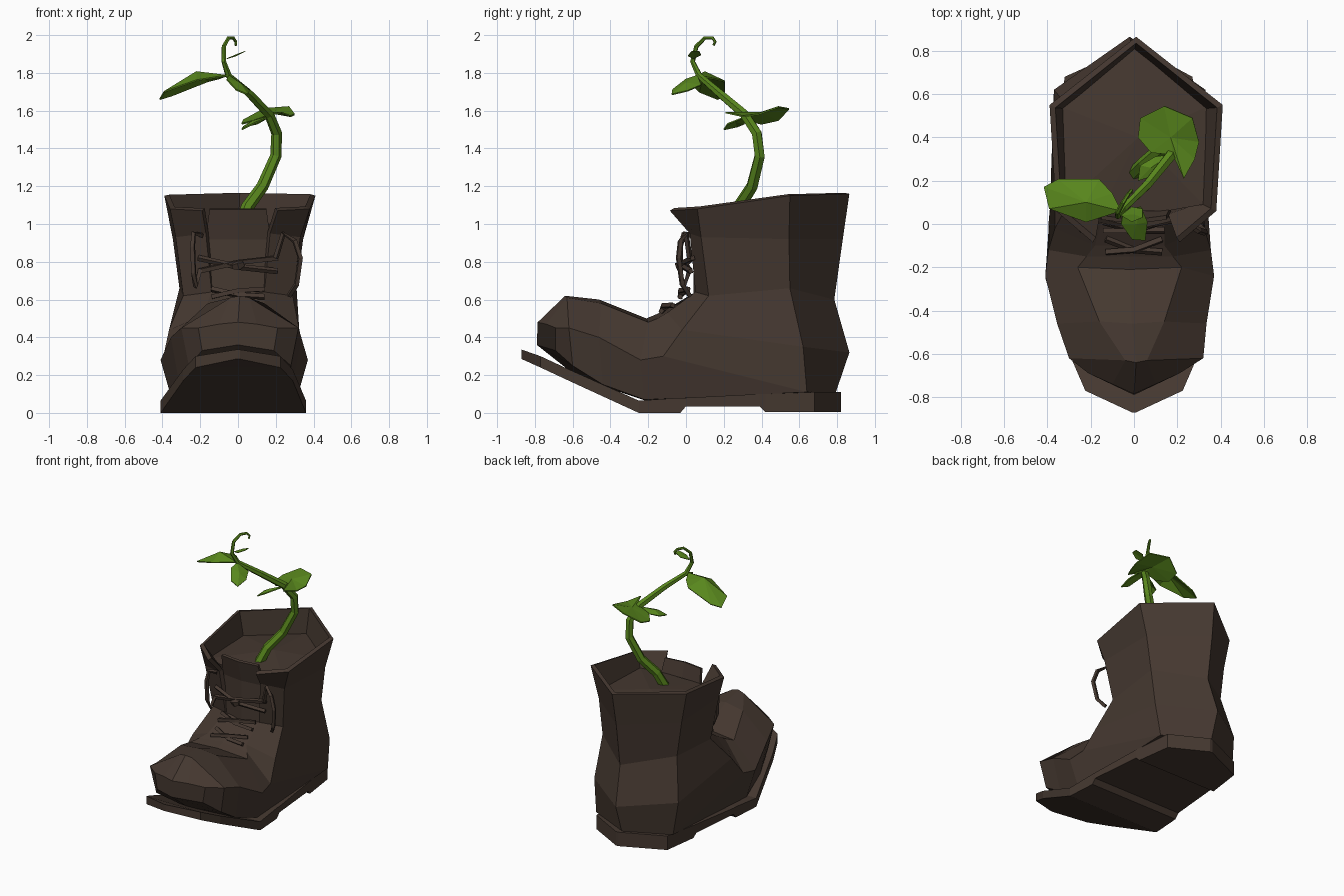
import bpy, bmesh
from math import cos, sin, tau
from mathutils import Vector


def material(name, rgb):
    m = bpy.data.materials.new(name)
    m.diffuse_color = (*rgb, 1)
    return m


BROWN = material("worn brown leather", (0.060, 0.040, 0.030))
GREEN = material("leaf green", (0.098, 0.240, 0.012))


def make(name, bm, mat, thick=0, offset=-1):
    me = bpy.data.meshes.new(name)
    bm.to_mesh(me)
    bm.free()
    me.materials.append(mat)
    ob = bpy.data.objects.new(name, me)
    bpy.context.collection.objects.link(ob)
    if thick:
        s = ob.modifiers.new("thickness", 'SOLIDIFY')
        s.thickness, s.offset = thick, offset
    return ob


def loft(name, rings, mat, closed=True, thick=0, offset=-1):
    """Skin a list of point rings; closed rings also get end caps."""
    bm = bmesh.new()
    vs = [[bm.verts.new(p) for p in r] for r in rings]
    n = len(rings[0])
    for a, b in zip(vs, vs[1:]):
        for j in range(n if closed else n - 1):
            k = (j + 1) % n
            bm.faces.new((a[j], b[j], b[k], a[k]))
    if closed:
        bm.faces.new(vs[0])
        bm.faces.new(vs[-1][::-1])
        bmesh.ops.recalc_face_normals(bm, faces=bm.faces)
    return make(name, bm, mat, thick, offset)


def tube(name, path, radii, mat, sides=4):
    pts = [Vector(p) for p in path]
    rings = []
    x = Vector((1, 0.2, 0)).normalized()
    for i, p in enumerate(pts):
        t = (pts[min(i + 1, len(pts) - 1)] - pts[max(i - 1, 0)]).normalized()
        x = (x - t * x.dot(t)).normalized()      # carry the frame along the path
        y = t.cross(x)
        r = radii[i] if isinstance(radii, list) else radii
        rings.append([p + r * (x * cos(tau * k / sides) + y * sin(tau * k / sides))
                      for k in range(sides)])
    return loft(name, rings, mat)


def fan(name, centre, outline, mat, thick):
    bm = bmesh.new()
    c = bm.verts.new(centre)
    vs = [bm.verts.new(p) for p in outline]
    for a, b in zip(vs, vs[1:] + vs[:1]):
        bm.faces.new((c, a, b))
    return make(name, bm, mat, thick, 0)


def half_ring(half, back, cx=0):
    """Mirror the right half points around the back point."""
    right = [(cx + x, y, z) for x, y, z in half]
    left = [(cx - x, y, z) for x, y, z in half[::-1]]
    return right + [(cx, *back)] + left


# shaft, open at the front, flaring at the collar
ankle = [(.14, .05, .64), (.29, .12, .62), (.31, .55, .66)]
shaft = [
    half_ring([(.20, -.085, 1.07), (.37, .06, 1.08), (.40, .55, 1.15)], (.865, 1.16), .01),
    half_ring([(.17, .02, .95), (.33, .08, .93), (.345, .545, .92)], (.83, .92)),
    half_ring(ankle, (.785, .60)),
]
loft("boot_shaft", shaft, BROWN, closed=False, thick=.03)

# foot, sections fanning from the ankle round to the toe
sections = [  # x shift, top centre, right half, bottom or back centre
    (0, (.05, .62), ankle, (.785, .60)),
    (-.02, (-.10, .55), [(.16, -.10, .53), (.345, -.02, .44), (.35, .62, .35)], (.865, .32)),
    (-.02, (-.15, .525), [(.20, -.15, .50), (.375, -.12, .30), (.32, .64, .11)], (.79, .10)),
    (-.02, (-.21, .50), [(.24, -.20, .48), (.39, -.24, .28), (.33, -.22, .07)], (-.20, .06)),
    (-.01, (-.46, .60), [(.15, -.45, .58), (.345, -.46, .40), (.30, -.44, .15)], (-.44, .14)),
    (.01, (-.64, .62), [(.05, -.63, .61), (.31, -.62, .45), (.27, -.60, .25)], (-.60, .21)),
    (0, (-.785, .48), [(.10, -.74, .47), (.21, -.69, .45), (.19, -.69, .33)], (-.79, .36)),
]
loft("boot_foot", [[(cx, *top)] + half_ring(h, back, cx) for cx, top, h, back in sections], BROWN)

# sole, peeling away at the toe, with a raised arch before the heel
stations = [  # y, half width, top z, bottom z
    (-.87, .01, .335, .285), (-.77, .225, .30, .24), (-.62, .29, .23, .17),
    (-.25, .385, .065, 0), (-.03, .37, .08, 0), (0, .37, .08, .035),
    (.39, .335, .10, .035), (.42, .33, .10, .005), (.68, .295, .11, .005), (.82, .01, .11, .005)]
sole = []
for y, w, zt, zb in stations:
    cx = -.025 if -.5 < y < .8 else 0
    sole.append([(cx - w, y, zb), (cx + w, y, zb), (cx + w, y, zt), (cx - w, y, zt)])
loft("sole", sole, BROWN)

# tongue behind the laces
tongue = [[(-w, y, z), (0, y - .02, z), (w, y, z)]
          for w, y, z in ((.15, .07, .58), (.17, .07, .92), (.15, .03, 1.08))]
loft("tongue", tongue, BROWN, closed=False, thick=.02, offset=0)

# soil
edge = half_ring([(.15, .06, .98), (.32, .09, .98), (.345, .545, .98)], (.82, .98))
fan("soil", (.02, .40, 1.02), edge, BROWN, 0)

# laces: crossed pairs up the instep, and two hanging loops
for i, (w, y, z, dy, dz, lift) in enumerate([(.13, -.10, .555, .03, .015, .02),
                                             (.14, -.01, .635, .02, .02, .02),
                                             (.21, .03, .785, .005, .035, .045)]):
    for s in (-1, 1):
        tube(f"lace_{i}_{s}", [(-s * w, y - dy, z - dz), (0, y - lift, z + .012 * s),
                               (s * w, y + dy, z + dz)], .016, BROWN)
tube("lace_knot", [(-.03, -.03, .775), (0, -.035, .78), (.03, -.03, .79)], [.015, .028, .015], BROWN)
tube("lace_loop_left", [(-.19, .02, .94), (-.235, -.01, .95), (-.24, -.03, .88), (-.235, -.03, .74),
                        (-.225, -.01, .67), (-.2, .02, .76)], .015, BROWN)
tube("lace_loop_right", [(.2, .02, .82), (.24, 0, .95), (.30, -.03, .91), (.33, -.04, .82),
                         (.31, -.02, .68), (.27, .02, .62)], .015, BROWN)

# plant stem with a curled tip
path = [(0, .23, .96), (.05, .28, 1.09), (.13, .35, 1.2), (.2, .39, 1.36), (.205, .375, 1.48),
        (.165, .31, 1.58), (.06, .18, 1.69), (-.05, .07, 1.785), (-.075, .035, 1.86),
        (-.075, .055, 1.94), (-.05, .10, 1.985), (-.025, .14, 1.985), (-.012, .155, 1.965),
        (-.012, .145, 1.945)]
tube("stem", path, [.036, .034, .032, .03, .029, .027, .023, .018, .013, .012, .01, .009, .008, .006],
     GREEN, 6)

# leaves, each a folded fan around its midrib
fan("leaf_left", (-.22, .10, 1.805),
    [(-.06, .06, 1.785), (-.10, .14, 1.77), (-.16, .205, 1.755), (-.35, .205, 1.68),
     (-.415, .17, 1.66), (-.39, .07, 1.70), (-.22, .01, 1.76)], GREEN, .008)
fan("leaf_right", (.17, .40, 1.59),
    [(.18, .32, 1.58), (.08, .33, 1.545), (.02, .40, 1.53), (.03, .49, 1.55), (.14, .545, 1.61),
     (.27, .49, 1.62), (.30, .38, 1.58), (.28, .30, 1.57), (.23, .21, 1.59)], GREEN, .008)
fan("leaf_lower", (.08, .26, 1.545),
    [(.17, .32, 1.57), (.10, .31, 1.53), (.03, .27, 1.515), (.02, .20, 1.50), (.08, .22, 1.53)],
    GREEN, .008)
fan("leaf_front", (.01, 0, 1.745),
    [(-.05, .06, 1.785), (.03, .08, 1.735), (.06, .01, 1.705), (.05, -.075, 1.685),
     (-.01, -.07, 1.71), (-.06, 0, 1.765)], GREEN, .008)
fan("leaf_bud", (0, .045, 1.90),
    [(-.06, .04, 1.875), (-.01, .08, 1.895), (.04, .07, 1.915), (.04, .03, 1.915),
     (-.01, .01, 1.89)], GREEN, .004)
